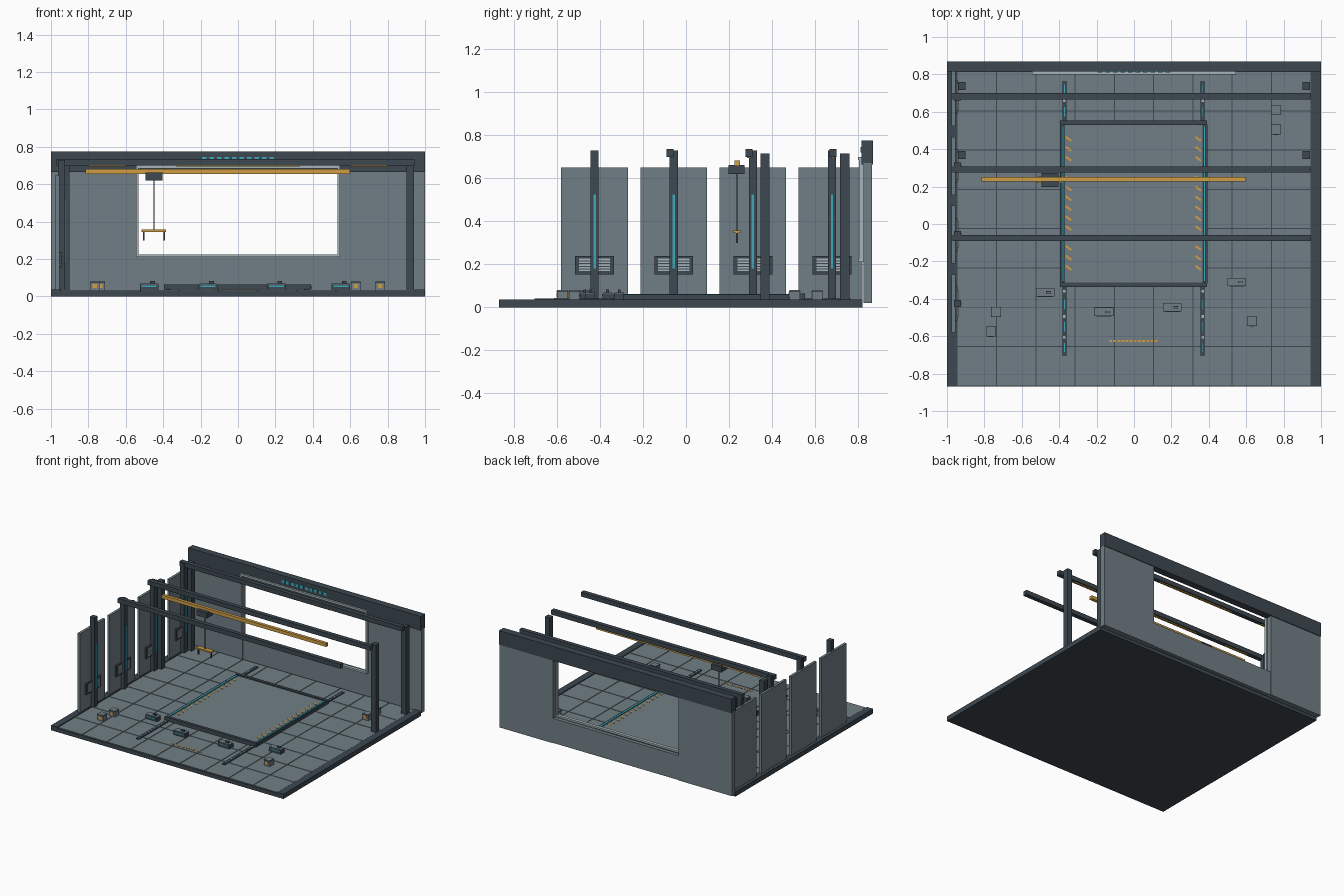
import bpy, bmesh
from mathutils import Matrix, Vector

if "Cube" in bpy.data.objects:
    bpy.data.objects.remove(bpy.data.objects["Cube"])


def material(name, rgb):
    m = bpy.data.materials.new(name)
    m.use_nodes = True
    m.diffuse_color = (*rgb, 1)
    m.node_tree.nodes["Principled BSDF"].inputs["Base Color"].default_value = (*rgb, 1)
    return m


DARK = material("dark steel", (0.047, 0.064, 0.082))
GREY = material("panel grey", (0.165, 0.212, 0.238))
LIGHT = material("pale trim", (0.38, 0.46, 0.49))
AMBER = material("amber paint", (0.62, 0.34, 0.06))
TEAL = material("teal light", (0.045, 0.40, 0.50))


def boxes(name, mat, items):
    """One object from boxes given as (x0, x1, y0, y1, z0, z1[, turn])."""
    bm = bmesh.new()
    for x0, x1, y0, y1, z0, z1, *turn in items:
        centre = Vector((x0 + x1, y0 + y1, z0 + z1)) / 2
        spin = Matrix.Rotation(turn[0] if turn else 0, 4, 'Z')
        size = Matrix.Diagonal((x1 - x0, y1 - y0, z1 - z0, 1))
        bmesh.ops.create_cube(bm, size=1, matrix=Matrix.Translation(centre) @ spin @ size)
    mesh = bpy.data.meshes.new(name)
    bm.to_mesh(mesh)
    bm.free()
    mesh.materials.append(mat)
    obj = bpy.data.objects.new(name, mesh)
    bpy.context.collection.objects.link(obj)
    return obj


def around(x, y, w, d, z0, z1, *turn):
    return (x - w / 2, x + w / 2, y - d / 2, y + d / 2, z0, z1, *turn)


# Floor slab, side curbs and square tiles
FLOOR = 0.034
TILE = 0.21
boxes("floor_slab", DARK, [(-1, 1, -0.87, 0.82, 0, 0.03)])
boxes("side_curbs", DARK, [(-1, -0.947, -0.87, 0.82, 0.03, 0.037),
                           (0.947, 1, -0.87, 0.82, 0.03, 0.037)])
boxes("floor_tiles", GREY, [around(-0.84 + TILE * i, -0.76 + TILE * j, 0.205, 0.205, 0.028, FLOOR)
                            for i in range(9) for j in range(8)])

# Back wall with a wide window opening, pale frame and header
boxes("back_wall", GREY, [(-1, -0.54, 0.825, 0.865, 0.02, 0.67),
                          (0.54, 1, 0.825, 0.865, 0.02, 0.67),
                          (-0.54, 0.54, 0.83, 0.86, 0.02, 0.21)])
boxes("wall_header", DARK, [(-1, 1, 0.815, 0.87, 0.665, 0.775)])
boxes("window_frame", LIGHT, [(-0.545, 0.545, 0.80, 0.825, 0.21, 0.224),
                              (-0.545, 0.545, 0.80, 0.816, 0.685, 0.70),
                              (-0.545, -0.533, 0.805, 0.825, 0.21, 0.69),
                              (0.533, 0.545, 0.805, 0.825, 0.21, 0.69)])
boxes("header_light_dashes", TEAL, [around(-0.18 + 0.04 * i, 0.813, 0.025, 0.005, 0.72, 0.745)
                                    for i in range(10)])

# Side wall bays: panel, lit post and louvred vent
panels, posts, strips, vents, slats = [], [], [], [], []
for i in range(4):
    y = -0.425 + 0.368 * i
    panels.append((-0.975, -0.955, y - 0.155, min(y + 0.155, 0.82), 0.03, 0.65))
    posts.append(around(-0.944, y, 0.038, 0.038, 0.03, 0.73))
    strips.append(around(-0.923, y, 0.006, 0.011, 0.18, 0.525))
    vents.append(around(-0.95, y, 0.014, 0.18, 0.152, 0.238))
    for k in range(5):
        z = 0.172 + 0.0125 * k
        slats.append(around(-0.942, y, 0.006, 0.145, z - 0.004, z + 0.004))
boxes("side_panels", GREY, panels)
boxes("side_posts", DARK, posts)
boxes("post_lights", TEAL, strips)
boxes("wall_vents", DARK, vents)
boxes("vent_slats", LIGHT, slats)

# Overhead cross beams with amber strips beneath
BEAM_Y = (-0.075, 0.292, 0.683)
boxes("cross_beams", DARK, [around(-0.013, y, 1.915, 0.033, 0.70, 0.735) for y in BEAM_Y])
boxes("beam_strips", AMBER, [around(x, y, w, 0.015, 0.694, 0.70)
                             for y in BEAM_Y[1:]
                             for x, w in ((-0.7, 0.2), (0, 0.66), (0.7, 0.2))])
boxes("gantry_posts", DARK, [around(x, y, 0.042, 0.042, 0.03, 0.715)
                             for x in (-0.921, 0.921) for y in (0.368, 0.738)])

# Hoist: amber runway, trolley, cable and spreader bar
boxes("hoist_runway", AMBER, [(-0.815, 0.60, 0.226, 0.25, 0.656, 0.682)])
boxes("hoist_trolley", DARK, [(-0.495, -0.405, 0.198, 0.272, 0.62, 0.662)])
boxes("hoist_cable", DARK, [around(-0.45, 0.237, 0.005, 0.005, 0.35, 0.625)])
boxes("spreader_bar", AMBER, [around(-0.45, 0.237, 0.13, 0.035, 0.346, 0.357)])
boxes("spreader_legs", DARK, [around(x, 0.237, 0.008, 0.01, 0.30, 0.348) for x in (-0.505, -0.395)])

# Central platform with end bars, edge lights and hazard dashes
boxes("platform_base", DARK, [(-0.395, 0.39, -0.335, 0.553, 0.03, 0.052)])
boxes("platform_deck", GREY, [(-0.37, 0.367, -0.315, 0.53, 0.045, 0.057)])
boxes("platform_end_bars", DARK, [(-0.395, 0.39, y - 0.011, y + 0.011, 0.035, 0.064)
                                  for y in (-0.325, 0.542)])
boxes("platform_edge_bars", DARK, [around(x, 0.108, 0.008, 0.85, 0.04, 0.06) for x in (-0.391, 0.388)])
boxes("platform_edge_lights", TEAL, [around(x, 0.108, 0.011, 0.83, 0.05, 0.062)
                                     for x in (-0.379, 0.376)])
boxes("hazard_dashes", AMBER, [around(x, 0.455 - 0.053 * i, 0.037, 0.011, 0.055, 0.06, -0.65)
                               for x in (-0.35, 0.343) for i in range(14)])

# Guide rails leading to and from the platform
rails, dashes, studs = [], [], []
for x in (-0.372, 0.367):
    rails += [(x - 0.013, x + 0.013, -0.705, -0.335, 0.03, 0.041),
              (x - 0.013, x + 0.013, 0.553, 0.765, 0.03, 0.041)]
    for y in (-0.605, -0.495, -0.36, 0.66):
        studs.append(around(x, y, 0.013, 0.015, 0.04, 0.043))
    for y in (-0.66, -0.55, -0.43, 0.60, 0.72):
        dashes.append(around(x, y, 0.004, 0.05, 0.04, 0.042))
boxes("guide_rails", DARK, rails)
boxes("rail_studs", LIGHT, studs)
boxes("rail_lights", TEAL, dashes)

# Storage crates with amber labels
CRATES = ((-0.765, -0.575), (-0.737, -0.47), (0.63, -0.52), (0.76, 0.61), (0.76, 0.505))
boxes("crates", GREY, [around(x, y, 0.05, 0.05, 0.03, 0.08) for x, y in CRATES])
boxes("crate_lids", DARK, [around(x, y, 0.053, 0.053, 0.072, 0.077) for x, y in CRATES])
boxes("crate_labels", AMBER, [around(x, y - 0.026, 0.024, 0.004, 0.046, 0.068) for x, y in CRATES])

# Low floor consoles with a lit lip and a small raised block
CONSOLES = ((-0.475, -0.365), (-0.16, -0.47), (0.205, -0.445), (0.55, -0.31))
boxes("console_bodies", DARK, [around(x, y, 0.10, 0.045, 0.03, 0.064) for x, y in CONSOLES])
boxes("console_tops", GREY, [around(x, y, 0.098, 0.043, 0.062, 0.069) for x, y in CONSOLES])
boxes("console_blocks", DARK, [around(x + 0.018, y, 0.026, 0.012, 0.068, 0.082) for x, y in CONSOLES])
boxes("console_markers", LIGHT, [around(x + 0.018, y, 0.02, 0.005, 0.081, 0.084) for x, y in CONSOLES])
boxes("console_lights", TEAL, [around(x, y - 0.023, 0.08, 0.004, 0.052, 0.058) for x, y in CONSOLES])

# Painted amber dashes on the front of the floor
boxes("floor_dashes", AMBER, [around(-0.125 + 0.022 * i, -0.625, 0.015, 0.012, 0.033, 0.036)
                              for i in range(12)])
